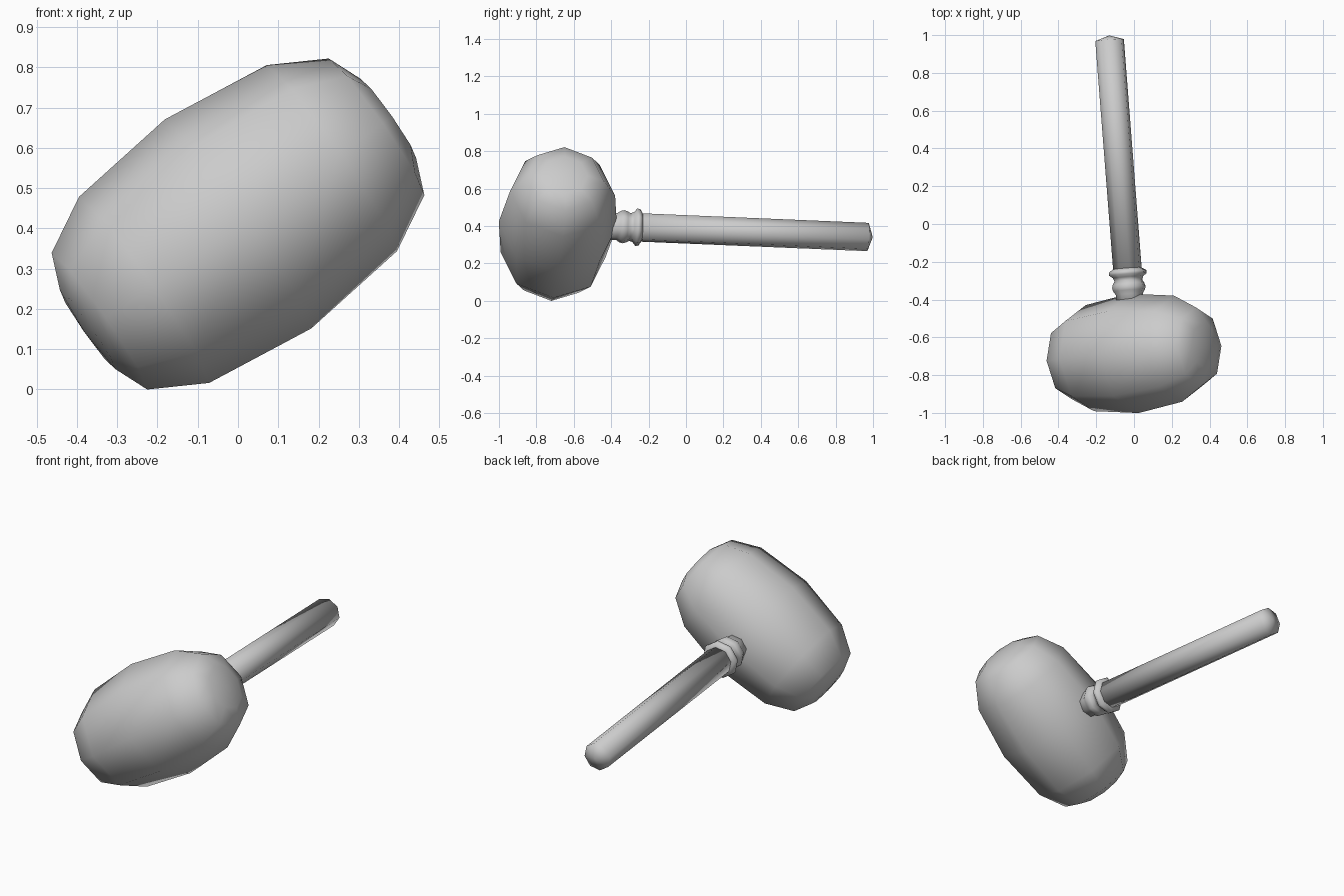
import bpy, bmesh, math
from mathutils import Vector

if "Cube" in bpy.data.objects:
    bpy.data.objects.remove(bpy.data.objects["Cube"])

CENTRE = Vector((0, -0.685, 0.411))
SIDES = 8

# Tilted frame of the mallet: handle direction, head axis, and the third axis
D = Vector((-0.078, 1, -0.042)).normalized()
U = Vector((math.cos(math.radians(35)), 0, math.sin(math.radians(35))))
U = (U - D * U.dot(D)).normalized()
V = D.cross(U)


def lathe(name, profile, axis, a, b):
    """Revolve (position, radius) pairs about an axis through the head centre."""
    bm = bmesh.new()
    rings = []
    for s, r in profile:
        n = 1 if r == 0 else SIDES
        rings.append([bm.verts.new(CENTRE + axis * s + r * (
            a * math.cos(2 * math.pi * i / SIDES) + b * math.sin(2 * math.pi * i / SIDES)))
            for i in range(n)])
    for p, q in zip(rings, rings[1:]):
        for i in range(SIDES):
            j = (i + 1) % SIDES
            if len(p) == 1:
                bm.faces.new((p[0], q[i], q[j]))
            elif len(q) == 1:
                bm.faces.new((p[i], p[j], q[0]))
            else:
                bm.faces.new((p[i], p[j], q[j], q[i]))
    bmesh.ops.recalc_face_normals(bm, faces=bm.faces)
    for f in bm.faces:
        f.smooth = True
    mesh = bpy.data.meshes.new(name)
    bm.to_mesh(mesh)
    bm.free()
    ob = bpy.data.objects.new(name, mesh)
    bpy.context.collection.objects.link(ob)
    return ob


# Barrel-shaped head, mirrored profile about its widest ring
half = [(0.286, 0.282), (0.422, 0.207), (0.458, 0.12), (0.468, 0)]
head = [(-s, r) for s, r in reversed(half)] + [(0, 0.317)] + half
lathe("mallet_head", head, U, D, V)

# Collar with two rounded beads
lathe("collar", [(0.25, 0), (0.25, 0.075), (0.315, 0.073), (0.335, 0.086), (0.352, 0.09),
                 (0.37, 0.085), (0.387, 0.075), (0.405, 0.082), (0.42, 0.101),
                 (0.436, 0.101), (0.452, 0.076), (0.452, 0)], D, V, U)

# Straight handle with a shallow pointed end
lathe("handle", [(0.40, 0), (0.40, 0.077), (1.665, 0.077), (1.69, 0)], D, V, U)
